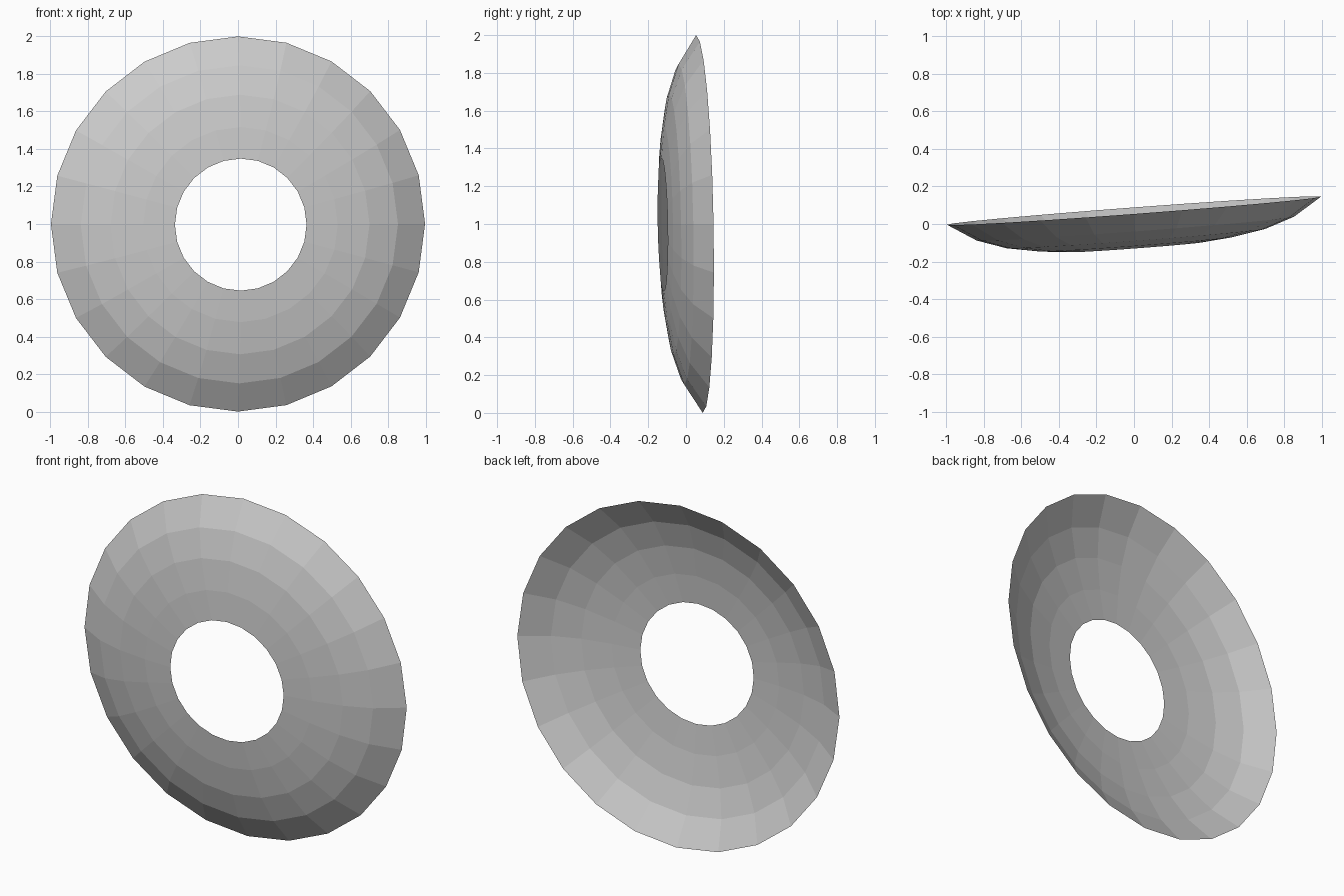
import bpy, bmesh, math
from mathutils import Matrix

if "Cube" in bpy.data.objects:
    bpy.data.objects.remove(bpy.data.objects["Cube"])

SIDES = 24
# Dish profile: (radius, depth toward the front), rim to hole
PROFILE = [(1.0, 0.0), (0.848, 0.096), (0.692, 0.149), (0.52, 0.179), (0.352, 0.195)]

# Thin open sheet lofted ring by ring
bm = bmesh.new()
rings = []
for r, d in PROFILE:
    rings.append([bm.verts.new((r * math.cos(2 * math.pi * i / SIDES), -d,
                                r * math.sin(2 * math.pi * i / SIDES)))
                  for i in range(SIDES)])
for outer, inner in zip(rings, rings[1:]):
    for i in range(SIDES):
        j = (i + 1) % SIDES
        bm.faces.new((outer[i], outer[j], inner[j], inner[i]))

# Slight tilt of the whole dish, then placed on the ground
tilt = Matrix.Rotation(0.0175, 4, 'X') @ Matrix.Rotation(0.075, 4, 'Z')
bm.transform(Matrix.Translation((0, 0.071, 1.0)) @ tilt)

mesh = bpy.data.meshes.new("dish_ring")
bm.to_mesh(mesh)
bm.free()
bpy.context.collection.objects.link(bpy.data.objects.new("dish_ring", mesh))
